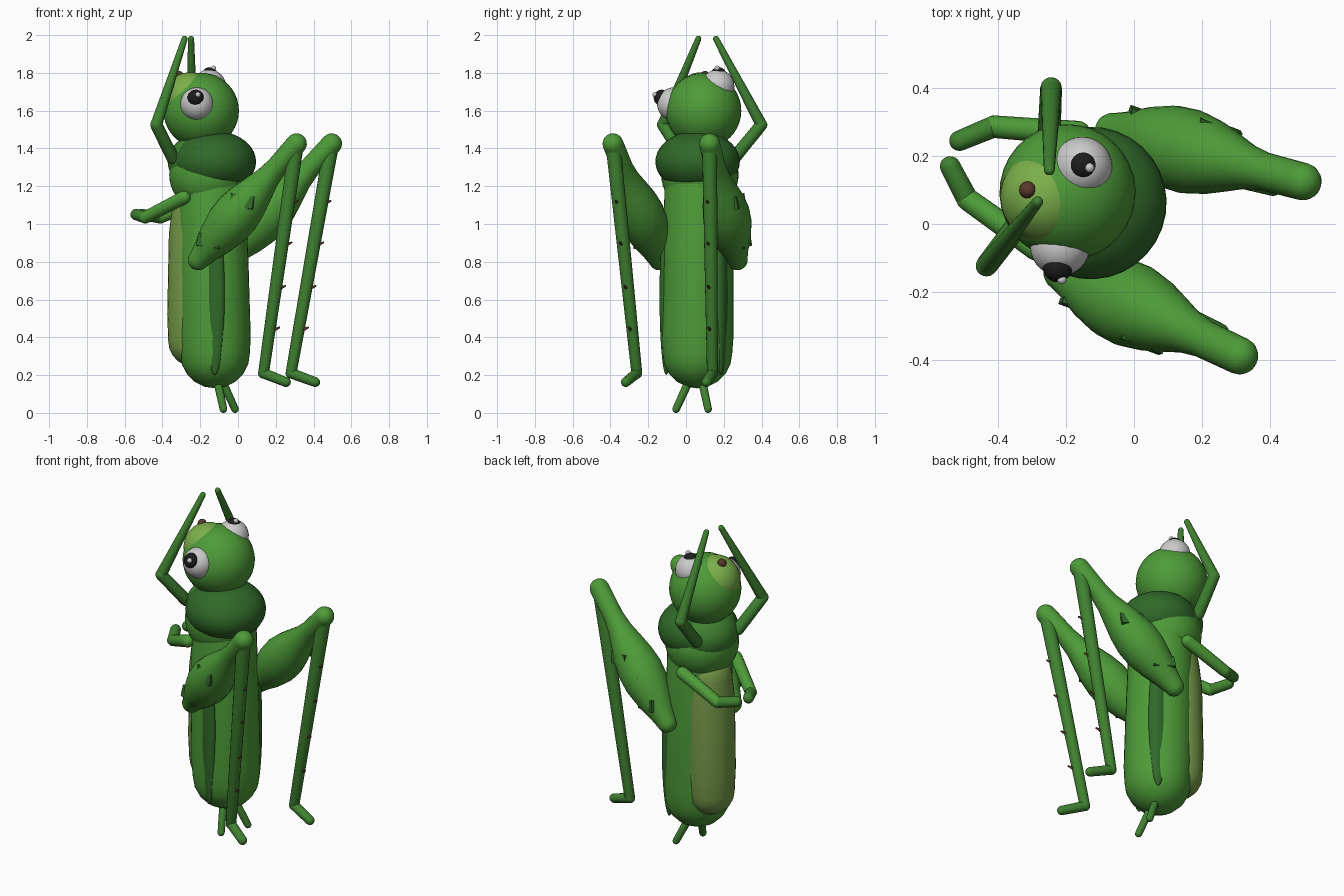
import bpy, bmesh
from math import sin, cos, pi
from mathutils import Vector, Matrix

if "Cube" in bpy.data.objects:
    bpy.data.objects.remove(bpy.data.objects["Cube"])

COL = {}
def mat(name, c):
    m = bpy.data.materials.new(name)
    m.diffuse_color = (*c, 1)
    m.use_nodes = True
    m.node_tree.nodes["Principled BSDF"].inputs["Base Color"].default_value = m.diffuse_color
    COL[name] = m
mat("green", (.075, .33, .04))
mat("mid_green", (.05, .22, .03))
mat("dark_green", (.03, .14, .022))
mat("belly", (.18, .33, .065))
mat("face", (.2, .43, .07))
mat("white", (.75, .75, .75))
mat("black", (.012, .012, .012))
mat("brown", (.1, .04, .025))

# Body frame: u = towards the back, v = sideways (mirror axis), z = up
B, S = Vector((.94, -.342, 0)), Vector((.342, .94, 0))
O = Vector((-.15, .07, 0))
def W(u, v, z):
    return O + B * u + S * v + Vector((0, 0, z))
YAW = Matrix((B, S, (0, 0, 1))).transposed().to_4x4()

def finish(name, bm, color, smooth=True):
    bmesh.ops.recalc_face_normals(bm, faces=bm.faces[:])
    me = bpy.data.meshes.new(name)
    for f in bm.faces:
        f.smooth = smooth
    bm.to_mesh(me)
    bm.free()
    me.materials.append(COL[color])
    ob = bpy.data.objects.new(name, me)
    bpy.context.collection.objects.link(ob)
    return ob

def ball(name, c, r, color):
    if not isinstance(r, tuple):
        r = (r, r, r)
    bm = bmesh.new()
    M = Matrix.Translation(c) @ YAW @ Matrix.Diagonal((*r, 1))
    bmesh.ops.create_uvsphere(bm, u_segments=32, v_segments=20, radius=1, matrix=M)
    return finish(name, bm, color)

def lathe(name, p, q, prof, color, su=1, sides=24):
    """Round solid along p-q; prof = (fraction, radius), with round end caps."""
    d = q - p
    L = d.length
    pts = [(f * L, r) for f, r in prof]
    r0, r1 = pts[0][1], pts[-1][1]
    caps = [k * pi / 10 for k in range(1, 5)]
    full = [(-r0 * cos(a), r0 * sin(a)) for a in caps] + pts
    full += [(L + r1 * cos(a), r1 * sin(a)) for a in reversed(caps)]
    rot = d.to_track_quat('Z', 'Y')
    bm = bmesh.new()
    rings = [[bm.verts.new(p + rot @ Vector((r * cos(a), r * sin(a), h)))
              for a in (2 * pi * i / sides for i in range(sides))] for h, r in full]
    for a, b in zip(rings, rings[1:]):
        for i in range(sides):
            j = (i + 1) % sides
            bm.faces.new((a[i], a[j], b[j], b[i]))
    for ring, h in ((rings[0], -r0), (rings[-1], L + r1)):
        tip = bm.verts.new(p + rot @ Vector((0, 0, h)))
        for i in range(sides):
            bm.faces.new((ring[i], ring[(i + 1) % sides], tip))
    return finish(name, bm, color)

def limb(name, p, q, r0, r1, color):
    return lathe(name, p, q, [(0, r0), (1, r1)], color, sides=16)

# Abdomen, belly plate and thorax
lathe("abdomen", W(.03, 0, .315), W(.01, 0, 1.2),
      [(0, .185), (.1, .191), (.5, .188), (1, .18)], "green", sides=40)
lathe("belly_plate", W(-.09, 0, .38), W(-.075, 0, 1.08),
      [(0, .135), (.2, .143), (.8, .143), (1, .13)], "belly", sides=32)
ball("chest", W(-.01, 0, 1.26), (.205, .205, .2), "green")
ball("pronotum", W(.025, 0, 1.33), (.222, .224, .163), "dark_green")
ball("throat", W(-.04, 0, 1.33), (.185, .185, .15), "mid_green")

# Head, muzzle and nose
head = Vector((-.195, .093, 1.6))
ball("head", head, .2, "green")
ball("muzzle", Vector((-.255, .08, 1.665)), .138, "face")
ball("nose", Vector((-.312, .1, 1.785)), .025, "brown")

# Eyes: white, pupil and highlight
for i, (e, p, h) in enumerate((
        ((-.217, -.065, 1.635), (-.224, -.128, 1.668), (-.212, -.163, 1.685)),
        ((-.152, .168, 1.73), (-.15, .172, 1.787), (-.13, .165, 1.824))), 1):
    ball(f"eye_{i}", Vector(e), .088, "white")
    ball(f"pupil_{i}", Vector(p), .043, "black")
    ball(f"eye_highlight_{i}", Vector(h), .014, "white")

for s, side in ((-1, "right"), (1, "left")):
    # Raised front legs framing the head
    base, elbow, tip = W(-.157, s * .14, 1.35), W(-.2, s * .277, 1.525), W(-.123, s * .05, 1.98)
    limb(f"upper_leg_{side}", base, elbow, .034, .032, "mid_green")
    limb(f"feeler_{side}", elbow, tip, .031, .016, "mid_green")

    # Short arms crossing the chest
    sh, el, hand = W(-.08, s * .18, 1.14), W(-.32, s * .113, 1.035), W(-.4, s * .04, 1.05)
    limb(f"arm_{side}", sh, el, .036, .033, "green")
    limb(f"forearm_{side}", el, hand, .032, .03, "mid_green")

    # Jumping leg: thigh, knee, shin and foot
    hip, knee = W(.015, s * .22, .81), W(.588, s * .272, 1.425)
    ankle, toe = W(.381, s * .213, .21), W(.512, s * .227, .163)
    lathe(f"thigh_{side}", hip, knee,
          [(0, .055), (.08, .072), (.18, .1), (.3, .122), (.4, .125), (.5, .112),
           (.6, .09), (.7, .067), (.8, .056), (1, .055)], "green")
    limb(f"shin_{side}", knee, ankle, .04, .029, "mid_green")
    limb(f"foot_{side}", ankle, toe, .028, .026, "mid_green")

    # Thorns along the back of the shin
    for k, z in enumerate((1.1, .88, .65, .43), 1):
        t = (knee.z - z) / (knee.z - ankle.z)
        c = knee.lerp(ankle, t)
        limb(f"thorn_{side}_{k}", c, c + B * .055 + Vector((0, 0, .022)), .012, .005, "brown")

    # Thigh plates
    for k, (u, v, z) in enumerate(((.305, .338, 1.12), (.202, .325, 1.02), (.105, .298, .91)), 1):
        bm = bmesh.new()
        M = (Matrix.Translation(W(u, s * v, z)) @ YAW @ Matrix.Rotation(.14, 4, 'Y')
             @ Matrix.Rotation(s * .12, 4, 'X') @ Matrix.Diagonal((.13, .018, .068, 1)))
        bmesh.ops.create_cube(bm, size=1, matrix=M)
        finish(f"thigh_plate_{side}_{k}", bm, "dark_green", False)

    # Dark flank stripe and tail prong
    ball(f"flank_stripe_{side}", W(.085, s * .155, .62), (.055, .032, .42), "dark_green")
    limb(f"tail_prong_{side}", W(.06, s * .04, .16), W(.11, s * .09, .02), .022, .02, "mid_green")
